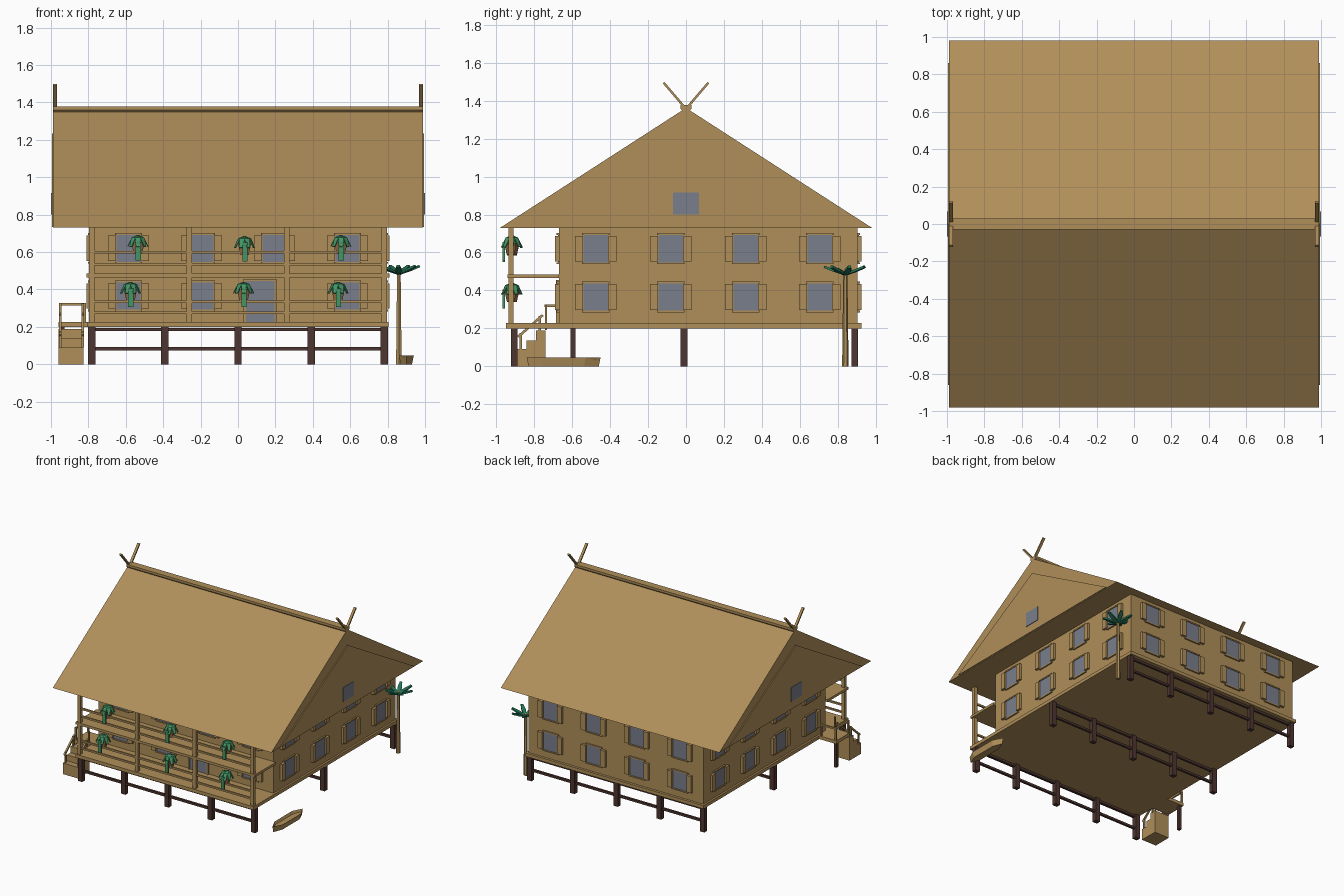
import bpy, bmesh, math
from mathutils import Vector, Matrix

if "Cube" in bpy.data.objects:
    bpy.data.objects.remove(bpy.data.objects["Cube"])


def material(name, rgb):
    m = bpy.data.materials.new(name)
    m.diffuse_color = (*rgb, 1)
    m.use_nodes = True
    m.node_tree.nodes["Principled BSDF"].inputs["Base Color"].default_value = m.diffuse_color
    return m


WOOD = material("wood", (0.434, 0.275, 0.102))
DARK = material("dark_timber", (0.075, 0.036, 0.029))
GLASS = material("window_glass", (0.195, 0.209, 0.262))
LEAF = material("plant_green", (0.055, 0.30, 0.13))
PALM = material("palm_green", (0.02, 0.19, 0.10))
POT = material("pot_brown", (0.33, 0.17, 0.07))


def finish(name, bm, mat):
    bmesh.ops.recalc_face_normals(bm, faces=bm.faces)
    me = bpy.data.meshes.new(name)
    bm.to_mesh(me)
    bm.free()
    me.materials.append(mat)
    ob = bpy.data.objects.new(name, me)
    bpy.context.collection.objects.link(ob)
    return ob


def add_box(bm, lo, hi):
    c = [(a + b) / 2 for a, b in zip(lo, hi)]
    s = [abs(b - a) for a, b in zip(lo, hi)]
    bmesh.ops.create_cube(bm, size=1, matrix=Matrix.Translation(c) @ Matrix.Diagonal((*s, 1)))


def add_bar(bm, a, b, w, h):
    """Straight bar between two points."""
    a, b = Vector(a), Vector(b)
    d = b - a
    rot = d.to_track_quat('Z', 'X').to_matrix().to_4x4()
    bmesh.ops.create_cube(bm, size=1, matrix=Matrix.Translation((a + b) / 2) @ rot
                          @ Matrix.Diagonal((w, h, d.length, 1)))


def boxes(name, mat, items):
    bm = bmesh.new()
    for lo, hi in items:
        add_box(bm, lo, hi)
    return finish(name, bm, mat)


def prism(name, mat, profile, axis, lo, hi):
    """Extrude a flat profile along x (points are y, z) or z (points are x, y)."""
    bm = bmesh.new()
    put = (lambda p, t: (t, *p)) if axis == 'x' else (lambda p, t: (*p, t))
    f = bm.faces.new([bm.verts.new(put(p, lo)) for p in profile])
    ext = bmesh.ops.extrude_face_region(bm, geom=[f])
    d = Vector(put((0, 0), hi - lo))
    bmesh.ops.translate(bm, vec=d, verts=[v for v in ext['geom'] if isinstance(v, bmesh.types.BMVert)])
    return finish(name, bm, mat)


# Stilts and their cross beams
stilts, beams = [], []
for y in (-0.905, -0.01, 0.89):
    for i in range(5):
        x = -0.782 + i * 0.391
        stilts.append(((x - .02, y - .018, 0), (x + .02, y + .018, .2)))
    for z in (.075, .177):
        beams.append(((-.78, y - .009, z), (.78, y + .009, z + .018)))
boxes("stilts", DARK, stilts)
boxes("stilt_beams", DARK, beams)

# Floor, house body, upper balcony
boxes("floor_deck", WOOD, [((-.805, -.95, .2), (.805, .925, .227))])
boxes("house_walls", WOOD, [((-.79, -.67, .227), (.79, .905, .735))])
boxes("balcony_deck", WOOD, [((-.81, -.94, .465), (.81, -.67, .485))])
boxes("balcony_posts", WOOD, [((x - .014, -.937, .227), (x + .014, -.909, .735))
                              for x in (-.782, -.261, .261, .782)])
boxes("balcony_rails", WOOD, [((-.782, -.93, z - .007), (.782, -.916, z + .007))
                              for z in (.275, .335, .535, .598)])

# Roof with gable panels, ridge cap and crossed horns
prism("roof", WOOD, [(-.98, .73), (.98, .73), (0, 1.362)], 'x', -.988, .988)
prism("ridge_cap", WOOD, [(-.03, 1.378), (.03, 1.378), (.03, 1.36), (.012, 1.34),
                          (-.012, 1.34), (-.03, 1.36)], 'x', -.988, .988)
horns = bmesh.new()
for s in (-1, 1):
    prism("gable_panel", WOOD, [(-.86, .735), (.86, .735), (0, 1.235)], 'x', s * .986, s * .995)
    boxes("gable_window", GLASS, [((s * .99, -.068, .8), (s * 1.0, .068, .915))])
    for t in (-1, 1):
        add_bar(horns, (s * .978, -t * .01, 1.345), (s * .978, t * .118, 1.495), .012, .02)
finish("roof_horns", horns, WOOD)

# Windows: glass plate, head and sill, open shutters
glass, trim, shutters = [], [], []


def wall_box(axis, s, base, u0, u1, z0, z1, out):
    a, b = s * base - s * .002, s * base + s * out
    if axis == 'x':
        return ((a, u0, z0), (b, u1, z1))
    return ((u0, a, z0), (u1, b, z1))


def window(axis, s, base, u, z):
    glass.append(wall_box(axis, s, base, u - .065, u + .065, z - .073, z + .073, .006))
    for e in (-1, 1):
        trim.append(wall_box(axis, s, base, u - .072, u + .072, z + e * .077 - .005, z + e * .077 + .005, .012))
        c = u + e * .088
        shutters.append(wall_box(axis, s, base, c - .021, c + .021, z - .068, z + .068, .02))


for z in (.365, .62):
    for s in (-1, 1):
        for u in (-.475, -.08, .315, .705):
            window('x', s, .79, u, z)
    for u in (-.585, -.195, .195, .585):
        window('y', 1, .905, u, z)
        if not (z < .5 and u == .195):
            window('y', -1, .67, u, z)
boxes("window_glass", GLASS, glass)
boxes("window_trim", WOOD, trim)
boxes("shutters", WOOD, shutters)

# Front door
boxes("door", GLASS, [((.042, -.677, .227), (.195, -.665, .445))])
boxes("door_frame", WOOD, [((.03, -.685, .227), (.042, -.665, .455)),
                           ((.195, -.685, .227), (.207, -.665, .455)),
                           ((.042, -.685, .445), (.195, -.665, .455))])

# Side stairs, landing and handrail
boxes("landing", WOOD, [((-.96, -.745, .2), (-.8, -.57, .227))])
boxes("landing_post", DARK, [((-.952, -.608, 0), (-.928, -.582, .2))])
prism("stairs", WOOD, [(-.89, 0), (-.89, .09), (-.84, .09), (-.84, .137), (-.79, .137),
                       (-.79, .188), (-.74, .188), (-.74, 0)], 'x', -.96, -.825)
rail = bmesh.new()
for x in (-.95, -.83):
    add_bar(rail, (x, -.738, .19), (x, -.738, .325), .013, .013)
    add_bar(rail, (x, -.885, .155), (x, -.755, .27), .013, .013)
    for y, z in ((-.87, .09), (-.77, .18)):
        add_bar(rail, (x, y, z), (x, y, z + .085), .013, .013)
add_bar(rail, (-.95, -.745, .32), (-.95, -.575, .32), .013, .013)
for x in (-.95, -.82):
    add_bar(rail, (x, -.578, .227), (x, -.578, .325), .013, .013)
add_bar(rail, (-.956, -.578, .32), (-.814, -.578, .32), .013, .013)
finish("stair_rails", rail, WOOD)

# Canoe: pointed hull, narrower at the bottom, with a hollow
canoe = prism("canoe", WOOD, [(.86, -.76), (.9, -.84), (.94, -.76), (.94, -.53), (.9, -.45), (.86, -.53)],
              'z', 0, .047)
bm = bmesh.new()
bm.from_mesh(canoe.data)
for v in bm.verts:
    if v.co.z < .01:
        v.co.x = .9 + (v.co.x - .9) * .75
        v.co.y = -.645 + (v.co.y + .645) * .95
bm.faces.ensure_lookup_table()
top = max(bm.faces, key=lambda f: f.calc_center_median().z)
bmesh.ops.inset_region(bm, faces=[top], thickness=.01)
bmesh.ops.translate(bm, vec=(0, 0, -.02), verts=top.verts)
bm.to_mesh(canoe.data)
bm.free()


def frond(bm, base, ang, pts, width):
    """Bent leaf: pts are (radius, height) along its length."""
    c, s = math.cos(ang), math.sin(ang)
    rows = []
    for i, (r, h) in enumerate(pts):
        w = width * (.6, 1, .55)[i]
        rows.append([bm.verts.new((base[0] + r * c - e * w * s, base[1] + r * s + e * w * c, base[2] + h))
                     for e in (-1, 1)])
    for a, b in zip(rows, rows[1:]):
        bm.faces.new((a[0], a[1], b[1], b[0]))


# Palm tree
bm = bmesh.new()
bmesh.ops.create_cone(bm, cap_ends=True, segments=6, radius1=.017, radius2=.011, depth=.5,
                      matrix=Matrix.Translation((.86, .84, .25)))
finish("palm_trunk", bm, WOOD)
bm = bmesh.new()
for i in range(7):
    frond(bm, (.86, .84, .49), i * math.tau / 7 + .2, [(0, 0), (.06, .02), (.11, .04)], .016)
palm = finish("palm_leaves", bm, PALM)
palm.modifiers.new("thickness", 'SOLIDIFY').thickness = .012

# Hanging pots with drooping plants
pots, leaves = bmesh.new(), bmesh.new()
for k, (x, z) in enumerate(((-.535, .645), (.035, .64), (.55, .645), (-.575, .395), (.03, .395), (.535, .395))):
    bmesh.ops.create_cone(pots, cap_ends=True, segments=6, radius1=.026, radius2=.04, depth=.06,
                          matrix=Matrix.Translation((x, -.918, z - .025)))
    for i in range(8):
        frond(leaves, (x, -.918, z + .045), i * math.tau / 8 + k * .4, [(0, 0), (.032, -.012), (.057, -.06)], .015)
    # trailing vine in front of the pot
    add_box(leaves, (x - .012, -.968, z - .09), (x + .016, -.955, z + .01))
finish("hanging_pots", pots, POT)
plants = finish("hanging_plants", leaves, LEAF)
plants.modifiers.new("thickness", 'SOLIDIFY').thickness = .005
